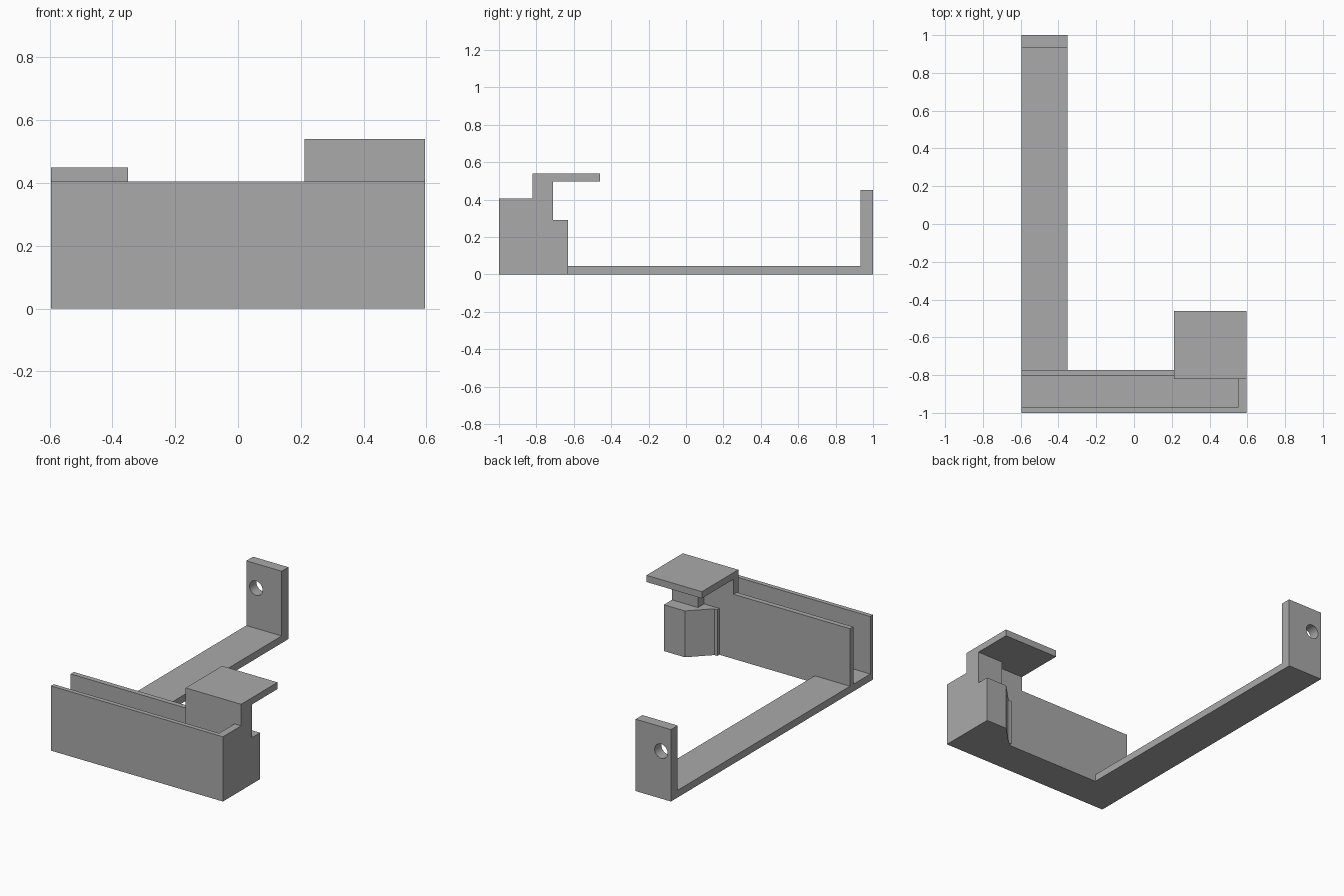
import bpy, bmesh
from mathutils import Vector

if "Cube" in bpy.data.objects:
    bpy.data.objects.remove(bpy.data.objects["Cube"], do_unlink=True)

grey = bpy.data.materials.new("plain_grey")
grey.use_nodes = True
grey.diffuse_color = (0.4, 0.4, 0.4, 1)
grey.node_tree.nodes["Principled BSDF"].inputs["Base Color"].default_value = (0.4, 0.4, 0.4, 1)


def prism(name, points, axis, low, high):
    """Extrude a flat profile along x (points are y, z) or z (points are x, y)."""
    bm = bmesh.new()
    if axis == "x":
        verts = [bm.verts.new((low, a, b)) for a, b in points]
        offset = Vector((high - low, 0, 0))
    else:
        verts = [bm.verts.new((a, b, low)) for a, b in points]
        offset = Vector((0, 0, high - low))
    face = bm.faces.new(verts)
    moved = bmesh.ops.extrude_face_region(bm, geom=[face])["geom"]
    bmesh.ops.translate(bm, vec=offset, verts=[v for v in moved if isinstance(v, bmesh.types.BMVert)])
    bmesh.ops.recalc_face_normals(bm, faces=bm.faces)
    mesh = bpy.data.meshes.new(name)
    bm.to_mesh(mesh)
    bm.free()
    mesh.materials.append(grey)
    obj = bpy.data.objects.new(name, mesh)
    bpy.context.collection.objects.link(obj)
    return obj


def box(name, x0, x1, y0, y1, z0, z1):
    return prism(name, [(x0, y0), (x1, y0), (x1, y1), (x0, y1)], "z", z0, z1)


SIDE = 0.596       # half width
FLOOR = 0.045      # sheet thickness
WALL_TOP = 0.405
BACK = -0.772      # rear of the channel
HOOK_X = 0.212

# Open channel across the front
prism("channel", [(-1, 0), (BACK, 0), (BACK, WALL_TOP), (-0.804, WALL_TOP),
                  (-0.804, FLOOR), (-0.972, FLOOR), (-0.972, WALL_TOP), (-1, WALL_TOP)],
      "x", -SIDE, SIDE)
box("channel_end_wall", 0.55, SIDE, -0.972, -0.804, FLOOR, WALL_TOP)

# Raised wall with a flat plate reaching backwards
prism("hook_plate", [(-0.82, FLOOR), (BACK, FLOOR), (BACK, 0.498), (-0.46, 0.498),
                     (-0.46, 0.54), (-0.82, 0.54)], "x", HOOK_X, SIDE)

# Bevelled block behind the channel and the neck that joins it to the plate
prism("rear_block", [(SIDE, BACK), (SIDE, -0.632), (0.45, -0.632), (0.33, -0.752),
                     (0.31, -0.752), (0.31, BACK)], "z", 0, 0.29)
box("neck", 0.415, SIDE, BACK, -0.712, 0.29, 0.498)

# Long strap with an upright tab
strap = prism("strap", [(BACK, 0), (1, 0), (1, 0.45), (0.933, 0.45), (0.933, FLOOR), (BACK, FLOOR)],
              "x", -SIDE, -0.351)

# Screw hole through the tab
bpy.ops.mesh.primitive_cylinder_add(vertices=32, radius=0.045, depth=0.3,
                                    location=(-0.528, 0.97, 0.297), rotation=(1.5708, 0, 0))
cutter = bpy.context.object
cutter.name = "hole_cutter"
cutter.data.materials.append(grey)
cutter.hide_render = True
cutter.hide_set(True)
cutter.display_type = "WIRE"
cut = strap.modifiers.new("screw_hole", "BOOLEAN")
cut.operation = "DIFFERENCE"
cut.solver = "EXACT"
cut.object = cutter
